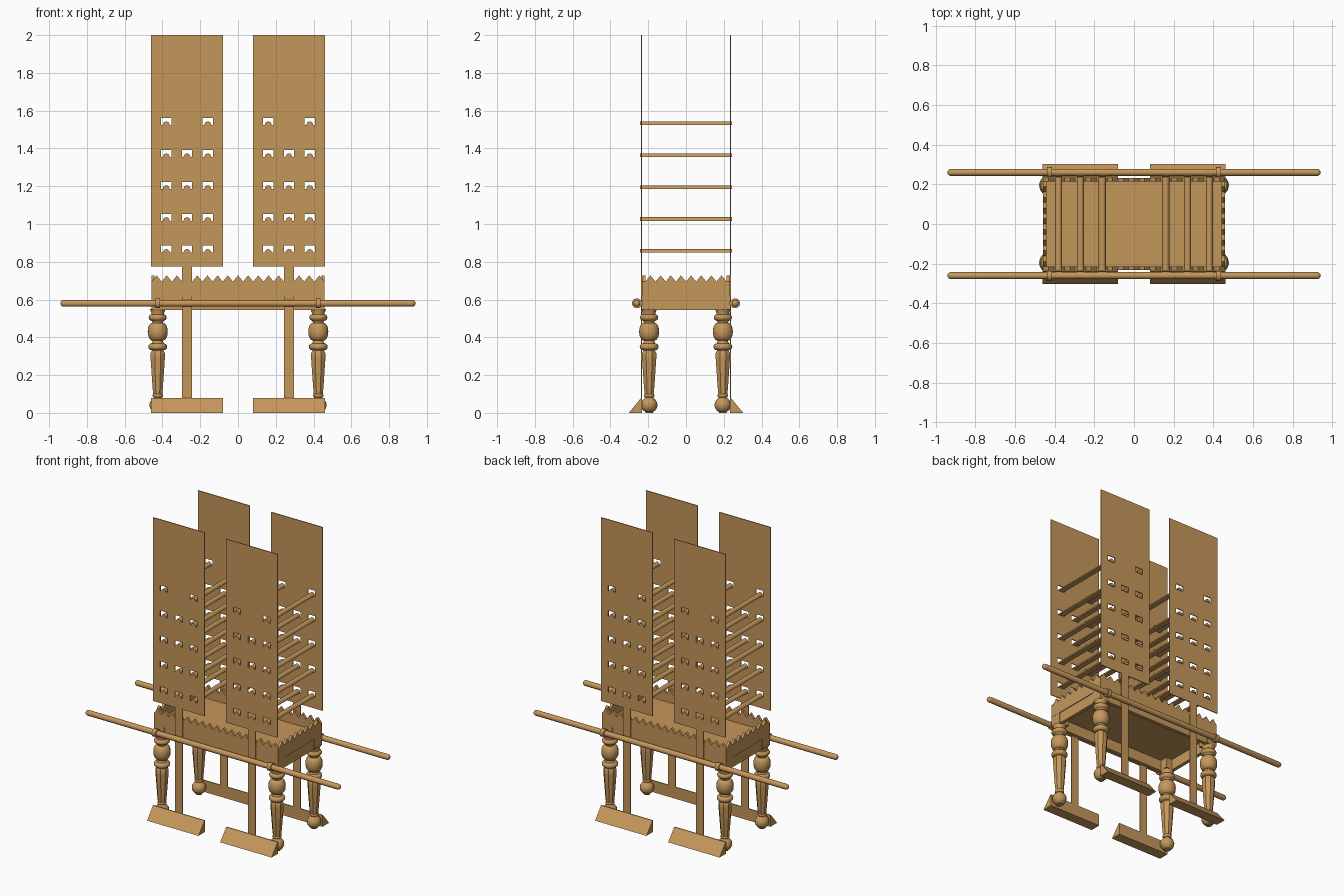
import bpy, bmesh, math
from mathutils import Vector, Matrix

if "Cube" in bpy.data.objects:
    bpy.data.objects.remove(bpy.data.objects["Cube"])

wood = bpy.data.materials.new("wood")
wood.diffuse_color = (0.56, 0.31, 0.105, 1)
wood.use_nodes = True
wood.node_tree.nodes["Principled BSDF"].inputs["Base Color"].default_value = wood.diffuse_color


def finish(name, bm, smooth=False):
    bmesh.ops.recalc_face_normals(bm, faces=bm.faces)
    me = bpy.data.meshes.new(name)
    bm.to_mesh(me)
    bm.free()
    ob = bpy.data.objects.new(name, me)
    bpy.context.collection.objects.link(ob)
    me.materials.append(wood)
    if smooth:
        bpy.ops.object.select_all(action='DESELECT')
        ob.select_set(True)
        bpy.context.view_layer.objects.active = ob
        bpy.ops.object.shade_smooth_by_angle(angle=math.radians(40))
    return ob


def box(bm, x0, x1, y0, y1, z0, z1):
    m = Matrix.Translation(((x0 + x1) / 2, (y0 + y1) / 2, (z0 + z1) / 2))
    m = m @ Matrix.Diagonal((abs(x1 - x0), abs(y1 - y0), abs(z1 - z0), 1))
    bmesh.ops.create_cube(bm, size=1, matrix=m)


def prism(bm, pts, vec):
    f = bm.faces.new([bm.verts.new(p) for p in pts])
    r = bmesh.ops.extrude_face_region(bm, geom=[f], use_keep_orig=True)
    bmesh.ops.translate(bm, vec=vec, verts=[v for v in r["geom"] if isinstance(v, bmesh.types.BMVert)])


def lathe(bm, profile, segs, matrix, closed=False, turn=0.0):
    """Spin (radius, height) points round local z."""
    rings = [[bm.verts.new(matrix @ Vector((r * math.cos(a), r * math.sin(a), h)))
              for a in (2 * math.pi * i / segs + turn for i in range(segs))] for r, h in profile]
    pairs = list(zip(rings, rings[1:]))
    if closed:
        pairs.append((rings[-1], rings[0]))
    for a, b in pairs:
        for i in range(segs):
            j = (i + 1) % segs
            bm.faces.new((a[i], a[j], b[j], b[i]))
    if not closed:
        bm.faces.new(rings[0])
        bm.faces.new(rings[-1])


def bulge(z, h, r0, r1, n=8):
    """Rounded swelling from r0 out to r1, centred at height z."""
    return [(r0 + (r1 - r0) * math.cos(t), z + h * math.sin(t))
            for t in (math.pi * (i / n - 0.5) for i in range(n + 1))]


PX, PY = 0.27, 0.236                  # panel centre
ROWS = [0.848 + 0.169 * i for i in range(5)]
COLS = (-0.11, 0, 0.11)
HW = 0.0275

# tall pierced panels with their stems
xs = [-0.19] + [c + s * HW for c in COLS for s in (-1, 1)] + [0.19]
zs = [0.0, 0.775] + [z + d for z in ROWS for d in (0, 0.037)] + [2.0]
for sx, side in ((-1, "left"), (1, "right")):
    for sy, end in ((-1, "front"), (1, "back")):
        bm = bmesh.new()
        grid = [[bm.verts.new((sx * PX + x, sy * PY - 0.003, z)) for x in xs] for z in zs]
        for r in range(len(zs) - 1):
            for c in range(len(xs) - 1):
                stem = r == 0
                hole = r >= 2 and r % 2 == 0 and r < 12 and c % 2 == 1 and not (r == 10 and c == 3)
                if (stem and c != 3) or hole:
                    continue
                bm.faces.new((grid[r][c], grid[r][c + 1], grid[r + 1][c + 1], grid[r + 1][c]))
        bmesh.ops.delete(bm, geom=[v for v in bm.verts if not v.link_faces], context='VERTS')
        r = bmesh.ops.extrude_face_region(bm, geom=bm.faces[:], use_keep_orig=True)
        bmesh.ops.translate(bm, vec=(0, 0.006, 0),
                            verts=[v for v in r["geom"] if isinstance(v, bmesh.types.BMVert)])
        finish(f"panel_{end}_{side}", bm)

        # wedge foot under each panel
        bm = bmesh.new()
        x0 = sx * PX - 0.19
        prism(bm, [(x0, sy * 0.233, 0), (x0, sy * 0.303, 0), (x0, sy * 0.239, 0.078), (x0, sy * 0.233, 0.078)],
              (0.38, 0, 0))
        finish(f"wedge_foot_{end}_{side}", bm)

    # half-round rods through the panels
    bm = bmesh.new()
    for i, z in enumerate(ROWS):
        for c in COLS:
            if i == 4 and c == 0:
                continue
            pts = [(sx * PX + c + 0.018 * math.cos(t), -0.243, z + 0.019 * math.sin(t))
                   for t in (math.pi * k / 10 for k in range(11))]
            prism(bm, pts, (0, 0.486, 0))
    finish(f"rods_{side}", bm, True)

# apron frame and seat board
bm = bmesh.new()
for s in (-1, 1):
    box(bm, -0.425, 0.425, s * 0.205, s * 0.228, 0.545, 0.62)
    box(bm, s * 0.43, s * 0.453, -0.2, 0.2, 0.545, 0.62)
finish("apron", bm)
bm = bmesh.new()
box(bm, -0.445, 0.445, -0.22, 0.22, 0.615, 0.64)
finish("seat", bm)


# toothed rim around the seat
def teeth(half, n):
    step = 2 * half / n
    pts = [(-half, 0.615), (half, 0.615)]
    for i in range(n, 0, -1):
        pts += [(-half + i * step, 0.695), (-half + (i - 0.5) * step, 0.728)]
    return pts + [(-half, 0.695)]


bm = bmesh.new()
for s in (-1, 1):
    prism(bm, [(x, s * 0.232, z) for x, z in teeth(0.458, 17)], (0, -s * 0.017, 0))
    prism(bm, [(s * 0.458, y, z) for y, z in teeth(0.215, 8)], (-s * 0.017, 0, 0))
finish("toothed_rim", bm)

# turned legs: square block, beads, ball, faceted taper, ball foot
upper = ([(0.03, 0.325)] + bulge(0.35, 0.018, 0.032, 0.05) + [(0.028, 0.378)]
         + bulge(0.43, 0.047, 0.028, 0.053, 12) + [(0.03, 0.485)]
         + bulge(0.505, 0.016, 0.034, 0.048) + [(0.034, 0.53), (0.042, 0.55)])
taper = [(0.026, 0.1), (0.03, 0.14), (0.041, 0.29), (0.041, 0.315), (0.032, 0.332)]
foot = ([(0.02, 0.0)] + [(0.044 * math.cos(t), 0.042 + 0.042 * math.sin(t))
        for t in (-1.1, -0.8, -0.5, -0.2, 0.1, 0.4, 0.7, 0.95)]
        + bulge(0.092, 0.01, 0.02, 0.028, 6) + [(0.023, 0.105)])
for sx, side in ((-1, "left"), (1, "right")):
    for sy, end in ((-1, "front"), (1, "back")):
        m = Matrix.Translation((sx * 0.425, sy * 0.195, 0))
        bm = bmesh.new()
        lathe(bm, upper, 24, m)
        lathe(bm, taper, 8, m, turn=math.pi / 8)
        lathe(bm, foot, 24, m)
        box(bm, sx * 0.385, sx * 0.457, sy * 0.155, sy * 0.231, 0.548, 0.62)
        finish(f"leg_{end}_{side}", bm, True)

# carrying poles with ring brackets
for sy, end in ((-1, "front"), (1, "back")):
    turn = Matrix.Translation((0, sy * 0.26, 0.58)) @ Matrix.Rotation(math.pi / 2, 4, 'Y')
    cap = [(0.018 * math.sin(t), 0.922 + 0.018 * math.cos(t)) for t in (1.57, 1.2, 0.8, 0.4)]
    bm = bmesh.new()
    lathe(bm, [(r, -h) for r, h in reversed(cap)] + cap, 16, turn)
    finish(f"carrying_pole_{end}", bm, True)
    bm = bmesh.new()
    for sx in (-1, 1):
        m = turn @ Matrix.Translation((0, 0, sx * 0.425))
        lathe(bm, [(0.018, -0.013), (0.026, -0.013), (0.026, 0.013), (0.018, 0.013)], 20, m, closed=True)
        box(bm, sx * 0.415, sx * 0.435, sy * 0.2, sy * 0.24, 0.57, 0.59)
    finish(f"pole_brackets_{end}", bm, True)
